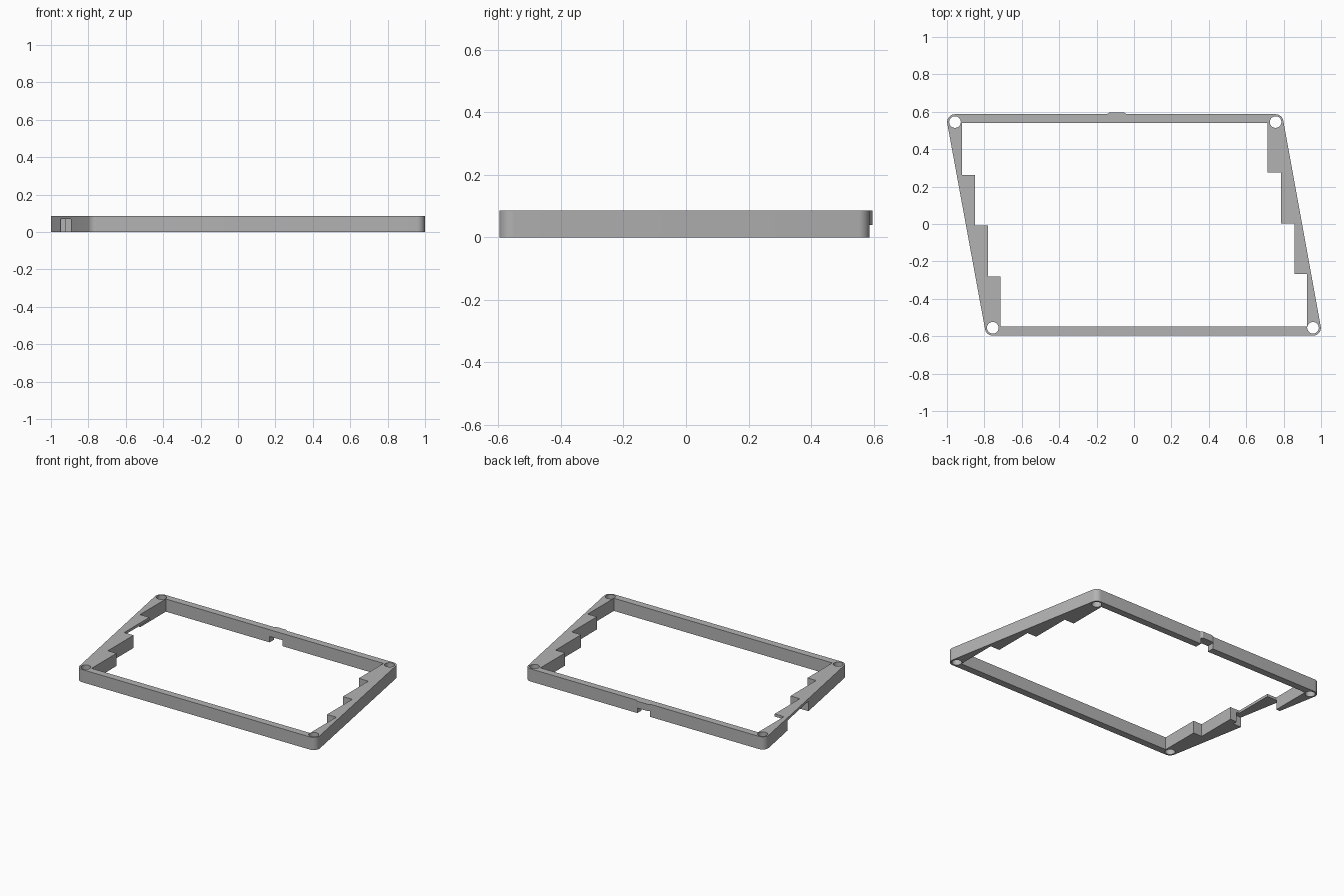
import bpy, bmesh
from math import cos, sin, radians

if "Cube" in bpy.data.objects:
    bpy.data.objects.remove(bpy.data.objects["Cube"], do_unlink=True)

HEIGHT = 0.086
CORNER_R = 0.042
HOLE_R = 0.031
SLANT = 10.4  # angle of the slanted side walls
# Corner centres, counter-clockwise from back left of the model
CORNERS = [(0.757, 0.545), (-0.957, 0.545), (-0.755, -0.555), (0.957, -0.555)]

grey = bpy.data.materials.new("plain grey")
grey.use_nodes = True
grey.diffuse_color = (0.45, 0.45, 0.45, 1)
grey.node_tree.nodes["Principled BSDF"].inputs["Base Color"].default_value = (0.45, 0.45, 0.45, 1)


def arc(centre, radius, start, end, steps):
    angles = [radians(start + (end - start) * i / steps) for i in range(steps + 1)]
    return [(centre[0] + radius * cos(a), centre[1] + radius * sin(a)) for a in angles]


def prism(name, outline, z0, z1):
    """Upright solid from a flat outline."""
    bm = bmesh.new()
    face = bm.faces.new([bm.verts.new((x, y, z0)) for x, y in outline])
    result = bmesh.ops.extrude_face_region(bm, geom=[face])
    top = [v for v in result["geom"] if isinstance(v, bmesh.types.BMVert)]
    bmesh.ops.translate(bm, verts=top, vec=(0, 0, z1 - z0))
    bmesh.ops.recalc_face_normals(bm, faces=bm.faces)
    mesh = bpy.data.meshes.new(name)
    bm.to_mesh(mesh)
    bm.free()
    obj = bpy.data.objects.new(name, mesh)
    bpy.context.collection.objects.link(obj)
    mesh.materials.append(grey)
    return obj


def select_only(obj):
    bpy.ops.object.select_all(action="DESELECT")
    obj.select_set(True)
    bpy.context.view_layer.objects.active = obj


def cut(target, cutter):
    cutter.hide_render = True
    mod = target.modifiers.new("cut", "BOOLEAN")
    mod.operation = "DIFFERENCE"
    mod.solver = "EXACT"
    mod.object = cutter
    select_only(target)
    bpy.ops.object.modifier_apply(modifier=mod.name)
    bpy.data.objects.remove(cutter, do_unlink=True)


# Frame body: slanted outline with rounded corners
sweeps = [(SLANT, 90), (90, 180 + SLANT), (180 + SLANT, 270), (270, 360 + SLANT)]
outline = []
for centre, (start, end) in zip(CORNERS, sweeps):
    outline += arc(centre, CORNER_R, start, end, 10)
frame = prism("frame", outline, 0, HEIGHT)

# Stepped opening: each step is a wall position and the depth where it ends
BACK, FRONT = 0.54, -0.549
right_steps = [(-0.92, 0.263), (-0.85, -0.007), (-0.78, -0.282), (-0.715, FRONT)]
left_steps = [(0.715, 0.275), (0.787, 0.002), (0.857, -0.268), (0.926, FRONT)]


def staircase(steps):
    points, y = [], BACK
    for x, y_end in steps:
        points += [(x, y), (x, y_end)]
        y = y_end
    return points


opening = staircase(right_steps) + staircase(left_steps)[::-1]
cut(frame, prism("opening_cutter", opening, -0.1, 0.2))

# Screw holes
for centre in CORNERS:
    cut(frame, prism("hole_cutter", arc(centre, HOLE_R, 0, 350, 35), -0.1, 0.2))


def rectangle(x0, x1, y0, y1):
    return [(x0, y0), (x1, y0), (x1, y1), (x0, y1)]


# Cable notches, open at the bottom, in the side wall and the back wall
cut(frame, prism("side_notch_cutter", rectangle(-1.1, -0.83, -0.04, 0.265), -0.1, 0.068))
cut(frame, prism("back_notch_cutter", rectangle(-0.14, -0.045, 0.5, 0.7), -0.1, 0.04))

# Thin tab behind the back notch
tab = prism("back_tab", [(-0.145, 0.58), (-0.04, 0.58), (-0.04, 0.587),
                         (-0.055, 0.597), (-0.13, 0.597), (-0.145, 0.587)], 0.04, HEIGHT)

select_only(frame)
bpy.ops.object.shade_smooth_by_angle(angle=radians(30))
